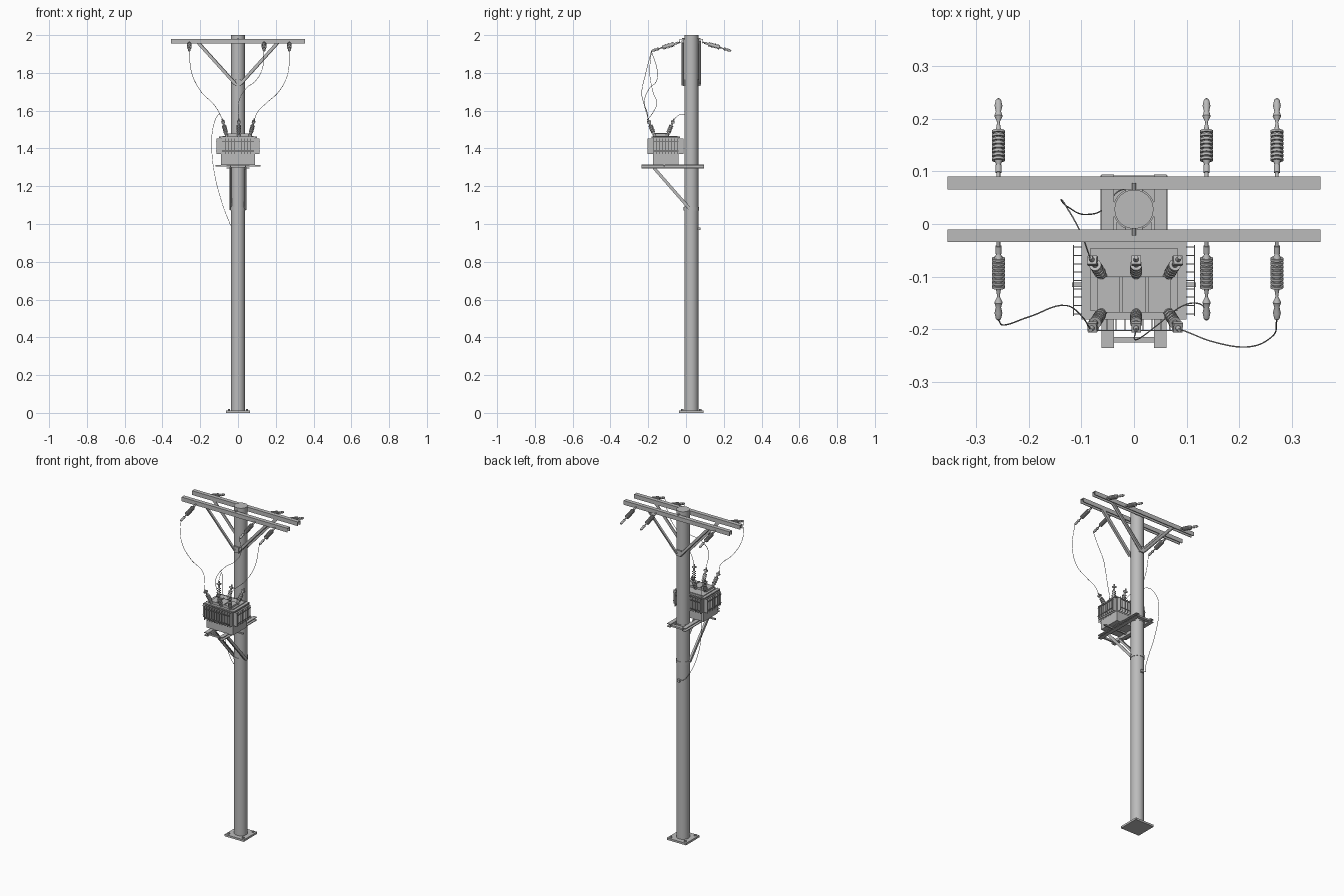
import bpy, bmesh, math
from mathutils import Vector, Matrix

cube = bpy.data.objects.get("Cube")
if cube:
    bpy.data.objects.remove(cube, do_unlink=True)

GREY = (0.5, 0.5, 0.5, 1)
steel = bpy.data.materials.new("grey steel")
steel.use_nodes = True
steel.diffuse_color = GREY
steel.node_tree.nodes["Principled BSDF"].inputs["Base Color"].default_value = GREY

POLE_Y, POLE_R = 0.028, 0.037


def finish(name, bm, smooth=False):
    bmesh.ops.recalc_face_normals(bm, faces=bm.faces)
    mesh = bpy.data.meshes.new(name)
    bm.to_mesh(mesh)
    bm.free()
    mesh.materials.append(steel)
    ob = bpy.data.objects.new(name, mesh)
    bpy.context.collection.objects.link(ob)
    if smooth:
        bpy.ops.object.select_all(action='DESELECT')
        ob.select_set(True)
        bpy.context.view_layer.objects.active = ob
        bpy.ops.object.shade_smooth_by_angle(angle=math.radians(35))
    return ob


def frame(p, q, normal):
    """Matrix with z along p-q, y along the normal, origin at p."""
    d = (q - p).normalized()
    x = Vector(normal).cross(d).normalized()
    y = d.cross(x)
    return Matrix.Translation(p) @ Matrix((x, y, d)).transposed().to_4x4()


def add_box(bm, x, y, z):
    size = [b - a for a, b in (x, y, z)]
    mid = [(a + b) / 2 for a, b in (x, y, z)]
    bmesh.ops.create_cube(bm, size=1, matrix=Matrix.Translation(mid) @ Matrix.Diagonal((*size, 1)))


def box(name, x, y, z):
    bm = bmesh.new()
    add_box(bm, x, y, z)
    return finish(name, bm)


def angle_bar(name, p, q, width, normal, t=0.004, leg=0.014):
    """L-section bar from p to q; the second leg points along the normal."""
    p, q = Vector(p), Vector(q)
    n = (q - p).length
    bm = bmesh.new()
    add_box(bm, (-width / 2, width / 2), (0, t), (0, n))
    add_box(bm, (-width / 2, t - width / 2), (t, leg), (0, n))
    bm.transform(frame(p, q, normal))
    return finish(name, bm)


def lathe(name, p, q, profile, sides=16):
    """Spin (distance, radius) pairs round the line from p towards q."""
    p, q = Vector(p), Vector(q)
    bm = bmesh.new()
    rings = []
    for z, r in profile:
        rings.append([bm.verts.new((r * math.cos(k * math.tau / sides),
                                    r * math.sin(k * math.tau / sides), z)) for k in range(sides)])
    for a, b in zip(rings, rings[1:]):
        for k in range(sides):
            j = (k + 1) % sides
            bm.faces.new((a[k], a[j], b[j], b[k]))
    bm.faces.new(rings[0])
    bm.faces.new(rings[-1])
    ref = (1, 0, 0) if abs((q - p).normalized().x) < 0.9 else (0, 1, 0)
    bm.transform(frame(p, q, ref))
    return finish(name, bm, True)


def rod(name, p, q, r, sides=12):
    return lathe(name, p, q, [(0, r), ((Vector(q) - Vector(p)).length, r)], sides)


def sheds(start, count, pitch, core, rim):
    """Stack of insulator discs as lathe profile points."""
    pts = []
    for i in range(count):
        z = start + i * pitch
        pts += [(z, core), (z, rim), (z + pitch * 0.6, rim), (z + pitch * 0.6, core)]
    return pts


def wire(name, points):
    curve = bpy.data.curves.new(name, 'CURVE')
    curve.dimensions = '3D'
    curve.bevel_depth = 0.0013
    curve.bevel_resolution = 1
    curve.resolution_u = 8
    s = curve.splines.new('BEZIER')
    s.bezier_points.add(len(points) - 1)
    for bp, co in zip(s.bezier_points, points):
        bp.co = co
        bp.handle_left_type = bp.handle_right_type = 'AUTO'
    curve.materials.append(steel)
    bpy.context.collection.objects.link(bpy.data.objects.new(name, curve))


# Pole, foot plate and anchor bolts
rod("pole", (0, POLE_Y, 0.01), (0, POLE_Y, 2), POLE_R, 40)
box("foot_plate", (-0.064, 0.064), (POLE_Y - 0.064, POLE_Y + 0.064), (0, 0.012))
for sx in (-1, 1):
    for sy in (-1, 1):
        x, y = sx * 0.048, POLE_Y + sy * 0.048
        rod("anchor_bolt", (x, y, 0.01), (x, y, 0.02), 0.007, 6)

# Crossarms (channels open below), braces, bolts and line insulators
for side, tag in ((-1, "front"), (1, "back")):
    face = POLE_Y + side * (POLE_R + 0.001)
    outer = POLE_Y + side * 0.0625
    lo, hi = sorted((face, outer))
    bm = bmesh.new()
    add_box(bm, (-0.355, 0.355), (lo, hi), (1.976, 1.98))
    add_box(bm, (-0.355, 0.355), (lo, lo + 0.004), (1.955, 1.976))
    add_box(bm, (-0.355, 0.355), (hi - 0.004, hi), (1.955, 1.976))
    finish(tag + "_crossarm", bm)
    for sx in (-1, 1):
        angle_bar(tag + "_brace", (sx * 0.012, face, 1.74), (sx * 0.215, face, 1.965),
                  0.018, (0, side, 0))
    box(tag + "_brace_plate", (-0.016, 0.016), sorted((face - side * 0.004, face + side * 0.006)),
        (1.73, 1.765))
    rod(tag + "_arm_bolt", (0, face - side * 0.012, 1.982), (0, face + side * 0.012, 1.982), 0.004, 8)
    for x in (-0.258, 0.138, 0.272):
        profile = [(0, 0.0035), (0.012, 0.0035), (0.012, 0.006), (0.027, 0.006), (0.027, 0.004)]
        profile += sheds(0.036, 8, 0.0078, 0.008, 0.0125)
        profile += [(0.097, 0.005), (0.112, 0.0025), (0.116, 0.004), (0.124, 0.008),
                    (0.134, 0.005), (0.145, 0.0075), (0.157, 0.005), (0.16, 0.001)]
        y0 = outer - side * 0.004
        lathe(tag + "_line_insulator", (x, y0, 1.963), (x, y0 + side * 0.153, 1.916), profile)

# Platform beams, cross members, struts and pole collars
for sx in (-1, 1):
    lo, hi = sorted((sx * 0.038, sx * 0.062))
    wall = sorted((sx * 0.038, sx * 0.042))
    bm = bmesh.new()
    add_box(bm, (lo, hi), (-0.236, 0.094), (1.311, 1.315))
    add_box(bm, (lo, hi), (-0.236, 0.094), (1.295, 1.299))
    add_box(bm, wall, (-0.236, 0.094), (1.299, 1.311))
    finish("platform_beam", bm)
    angle_bar("platform_strut", (sx * 0.044, 0.02, 1.08), (sx * 0.044, -0.17, 1.297),
              0.016, (-sx, 0, 0), leg=0.012)
box("front_cross_bar", (-0.04, 0.04), (-0.226, -0.215), (1.299, 1.309))
box("back_cross_bar", (-0.04, 0.04), (0.07, 0.09), (1.299, 1.309))
box("middle_cross_bar", (-0.118, 0.118), (-0.12, -0.111), (1.304, 1.312))
for z in (1.08, 1.305):
    rod("pole_collar", (0, POLE_Y, z - 0.009), (0, POLE_Y, z + 0.009), POLE_R + 0.003, 40)

# Transformer tank, lid and turret
TX, Y0, Y1 = 0.09, -0.175, -0.04
box("tank", (-TX, TX), (Y0, Y1), (1.313, 1.457))
box("tank_lid", (-0.1, 0.1), (Y0 - 0.007, Y1 + 0.007), (1.455, 1.462))
box("lid_cover", (-0.083, 0.083), (-0.166, -0.046), (1.462, 1.467))
box("turret", (-0.07, 0.07), (-0.168, -0.1), (1.467, 1.478))
for x in (-0.025, 0.025):
    box("turret_rib", (x - 0.003, x + 0.003), (-0.168, -0.1), (1.478, 1.482))

# Cooling fins on all four sides, tied by thin bands
ZF = (1.37, 1.453)
bm = bmesh.new()
for i in range(11):
    x = -0.085 + i * 0.017
    for y in ((-0.203, Y0), (Y1, -0.013)):
        add_box(bm, (x - 0.001, x + 0.001), y, ZF)
for i in range(9):
    y = Y0 + 0.004 + i * (Y1 - Y0 - 0.008) / 8
    for x in ((-0.115, -TX), (TX, 0.115)):
        add_box(bm, x, (y - 0.001, y + 0.001), ZF)
finish("cooling_fins", bm)
bm = bmesh.new()
for z in (1.385, 1.437):
    for y in (-0.203, -0.013):
        add_box(bm, (-0.086, 0.086), (y - 0.001, y + 0.001), (z, z + 0.003))
    for x in (-0.115, 0.115):
        add_box(bm, (x - 0.001, x + 0.001), (Y0, Y1), (z, z + 0.003))
finish("fin_bands", bm)

# Tilted bushings with terminal blocks
for foot_x, top_x in ((-0.06, -0.08), (0.004, 0.004), (0.064, 0.084)):
    for tag, foot_y, top_y in (("front", -0.166, -0.198), ("back", -0.1, -0.068)):
        foot, top = Vector((foot_x, foot_y, 1.467)), Vector((top_x, top_y, 1.545))
        n = (top - foot).length
        profile = [(0, 0.009), (0.012, 0.009), (0.012, 0.006)]
        profile += sheds(0.02, 4, 0.011, 0.0055, 0.0115)
        profile += [(n - 0.012, 0.005), (n, 0.005), (n + 0.012, 0.004)]
        lathe(tag + "_bushing", foot, top, profile)
        bm = bmesh.new()
        add_box(bm, (-0.009, 0.009), (-0.009, 0.009), (n - 0.01, n))
        bm.transform(frame(foot, top, (0, 1, 0)))
        finish(tag + "_terminal", bm)

# Hanging wires
wire("right_wire", [(-0.258, -0.183, 1.916), (-0.245, -0.192, 1.8), (-0.195, -0.175, 1.7),
                    (-0.13, -0.155, 1.635), (-0.1, -0.175, 1.59), (-0.083, -0.2, 1.555)])
wire("middle_wire", [(0.138, -0.183, 1.916), (0.125, -0.152, 1.81), (0.09, -0.157, 1.755),
                     (0.045, -0.192, 1.72), (0.005, -0.22, 1.65), (0.004, -0.2, 1.555)])
wire("left_wire", [(0.272, -0.183, 1.916), (0.262, -0.215, 1.79), (0.215, -0.234, 1.7),
                   (0.15, -0.224, 1.64), (0.105, -0.207, 1.595), (0.087, -0.2, 1.555)])
wire("earth_wire", [(-0.083, -0.066, 1.555), (-0.1, -0.02, 1.58), (-0.13, 0.035, 1.52),
                    (-0.139, 0.046, 1.42), (-0.125, 0.032, 1.27), (-0.09, 0.018, 1.13),
                    (-0.05, 0.035, 1.02), (-0.03, 0.062, 0.985), (0, 0.07, 0.975)])
box("earth_clamp", (-0.008, 0.008), (0.06, 0.076), (0.967, 0.982))
